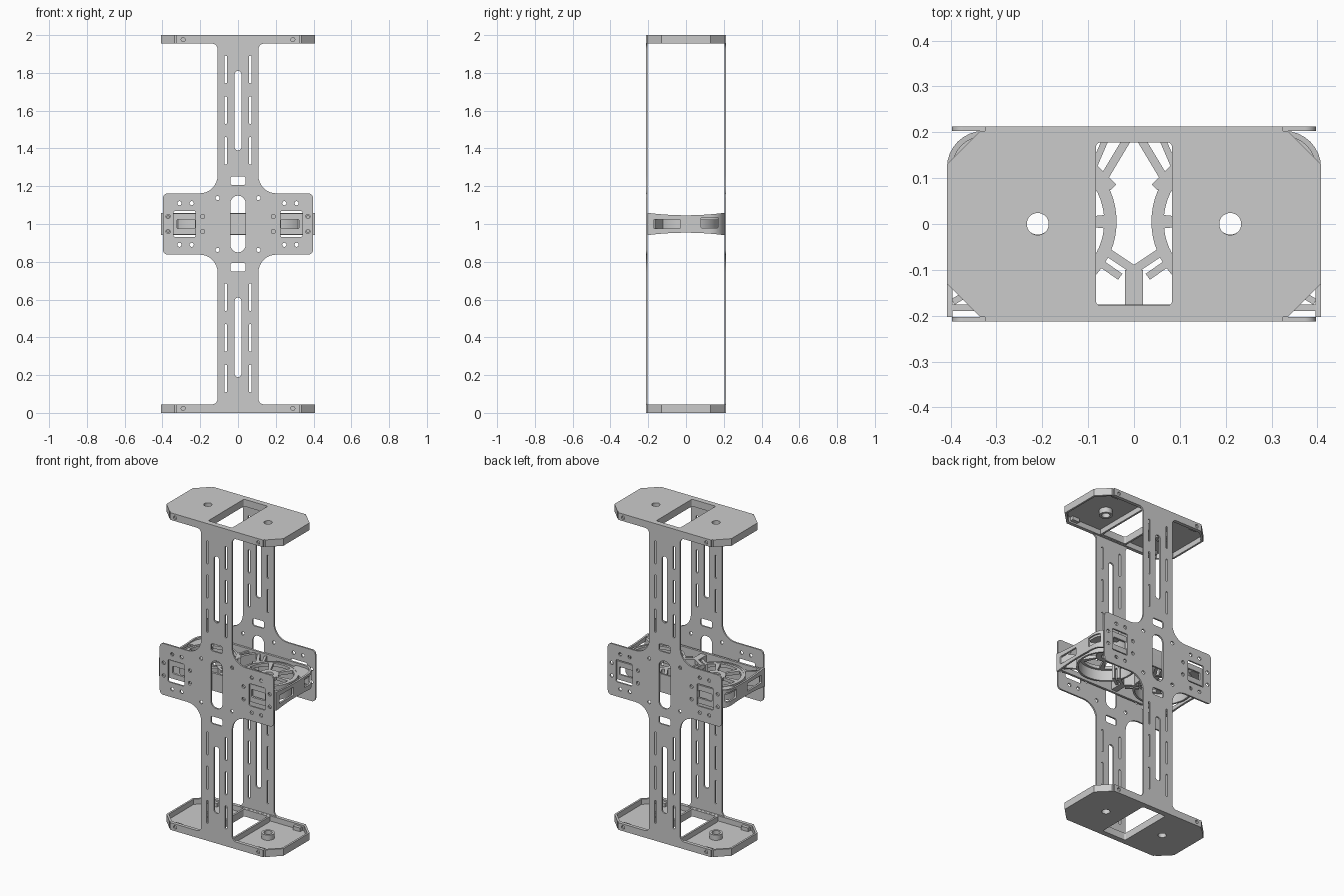
import bpy, bmesh
from math import sin, cos, tan, atan2, pi, radians, remainder, hypot
from mathutils import Vector

if "Cube" in bpy.data.objects:
    bpy.data.objects.remove(bpy.data.objects["Cube"])


# 2D outline helpers
def rounded(pts, n=8):
    """Polygon from (x, y, radius) corners."""
    out = []
    for i, (x, y, r) in enumerate(pts):
        p = Vector((x, y))
        if r <= 0:
            out.append(p)
            continue
        a = (Vector(pts[i - 1][:2]) - p).normalized()
        b = (Vector(pts[(i + 1) % len(pts)][:2]) - p).normalized()
        h = a.angle(b) / 2
        c = p + (a + b).normalized() * (r / sin(h))
        s, e = p + a * (r / tan(h)) - c, p + b * (r / tan(h)) - c
        t0 = atan2(s.y, s.x)
        dt = remainder(atan2(e.y, e.x) - t0, 2 * pi)
        out += [c + Vector((cos(t0 + dt * k / n), sin(t0 + dt * k / n))) * r for k in range(n + 1)]
    return out


def rect(x, y, w, h, r=0.0):
    w, h = w / 2, h / 2
    return rounded([(x + w, y - h, r), (x + w, y + h, r), (x - w, y + h, r), (x - w, y - h, r)])


def circle(x, y, r, n=32):
    return [Vector((x + r * cos(2 * pi * k / n), y + r * sin(2 * pi * k / n))) for k in range(n)]


def bar(a, b, w):
    a, b = Vector(a), Vector(b)
    d = (b - a).normalized() * w / 2
    s = Vector((-d.y, d.x))
    return [a - s, b - s, b + s, a + s]


def slab(name, loops, lo, hi, axis='Z'):
    """Extrude an outline with holes between lo and hi along an axis."""
    cu = bpy.data.curves.new(name, 'CURVE')
    cu.dimensions, cu.fill_mode, cu.extrude = '2D', 'BOTH', (hi - lo) / 2
    for lp in loops:
        sp = cu.splines.new('POLY')
        sp.points.add(len(lp) - 1)
        for q, p in zip(sp.points, lp):
            q.co = (p[0], p[1], 0, 1)
        sp.use_cyclic_u = True
    tmp = bpy.data.objects.new(name, cu)
    bpy.context.collection.objects.link(tmp)
    dg = bpy.context.evaluated_depsgraph_get()
    me = bpy.data.meshes.new_from_object(tmp.evaluated_get(dg))
    bpy.data.objects.remove(tmp)
    mid = (lo + hi) / 2
    for v in me.vertices:
        x, y, z = v.co
        z += mid
        v.co = {'Z': (x, y, z), 'Y': (x, z, y), 'X': (z, x, y)}[axis]
    bm = bmesh.new()
    bm.from_mesh(me)
    bmesh.ops.remove_doubles(bm, verts=bm.verts, dist=1e-5)
    bmesh.ops.recalc_face_normals(bm, faces=bm.faces)
    bm.to_mesh(me)
    bm.free()
    ob = bpy.data.objects.new(name, me)
    bpy.context.collection.objects.link(ob)
    return ob


def cut(ob, cutter):
    m = ob.modifiers.new('cut', 'BOOLEAN')
    m.operation, m.object, m.solver = 'DIFFERENCE', cutter, 'EXACT'
    bpy.context.view_layer.objects.active = ob
    bpy.ops.object.modifier_apply(modifier=m.name)
    bpy.data.objects.remove(cutter)


# Front and back plates
q = [(0.397, 0.162, 0.025), (0.108, 0.162, 0.095), (0.108, 0.955, 0.03), (0.325, 0.955, 0), (0.325, 1.0, 0)]
outline = (q + [(-x, z, r) for x, z, r in q[::-1]] + [(-x, -z, r) for x, z, r in q]
           + [(x, -z, r) for x, z, r in q[::-1]])
loops = [rounded(outline), rect(0, 0, 0.08, 0.30, 0.039)]
for sz in (-1, 1):
    loops += [rect(0, sz * 0.6, 0.036, 0.42, 0.0175), rect(0, sz * 0.229, 0.08, 0.046, 0.012)]
    for sx in (-1, 1):
        loops += [rect(sx * 0.065, sz * z, 0.013, 0.146, 0.006) for z in (0.387, 0.603, 0.818)]
        loops += [circle(sx * x, sz * z, 0.011, 16) for x, z in
                  ((0.31, 0.11), (0.245, 0.11), (0.37, 0.04), (0.187, 0.04), (0.108, 0.137), (0.29, 0.976))]
for sx in (-1, 1):
    loops.append(rect(sx * 0.283, 0, 0.115, 0.14, 0.01))
loops = [[Vector((p[0], p[1] + 1)) for p in lp] for lp in loops]
slab('front_plate', loops, -0.213, -0.203, 'Y')
slab('back_plate', loops, 0.203, 0.213, 'Y')


# End trays: floor, rim, window frame and bosses
def octagon(x, y, c):
    return [(x, -y + c), (x, y - c), (x - c, y), (-x + c, y), (-x, y - c), (-x, -y + c), (-x + c, -y), (x - c, -y)]


for name, flip in (('bottom', False), ('top', True)):
    def span(a, b):
        return (2 - b, 2 - a) if flip else (a, b)
    outer = octagon(0.408, 0.203, 0.073)
    window = rect(0, 0, 0.166, 0.356, 0.01)
    slab(name + '_tray_floor', [outer, window] + [circle(s * 0.21, 0, 0.024) for s in (-1, 1)], *span(0, 0.012))
    slab(name + '_tray_rim', [outer, octagon(0.396, 0.191, 0.068)], *span(0.012, 0.045))
    slab(name + '_tray_window_frame', [rect(0, 0, 0.19, 0.38, 0.01), window], *span(0.012, 0.045))
    for s in (-1, 1):
        slab(name + '_tray_boss', [circle(s * 0.21, 0, 0.038), circle(s * 0.21, 0, 0.024)], *span(0.012, 0.045))
        for t in (-1, 1):
            slab(name + '_tray_clip', [rect(s * 0.29, t * 0.18, 0.05, 0.022)], *span(0.012, 0.035))

# Middle bracket: U-shaped wall with waisted edges and side windows
wall = slab('bracket_wall', [rounded([
    (0.408, -0.203, 0), (0.408, 0.203, 0.08), (-0.408, 0.203, 0.08), (-0.408, -0.203, 0),
    (-0.396, -0.203, 0), (-0.396, 0.191, 0.068), (0.396, 0.191, 0.068), (0.396, -0.203, 0)])], 0.942, 1.058)
for s in (-1, 1):
    cut(wall, slab('cutter', [circle(0, 1 + s * (0.046 + 1.6), 1.6, 256)], -0.6, 0.6, 'X'))
cut(wall, slab('cutter', [rect(-0.10, 1, 0.14, 0.05, 0.006)], -0.6, 0.6, 'X'))
cut(wall, slab('cutter', [rect(0.125, 1.007, 0.09, 0.056, 0.006)], -0.6, 0.6, 'X'))
for s in (-1, 1):
    cut(wall, slab('cutter', [rect(s * 0.275, 1, 0.095, 0.048, 0.006)], 0.15, 0.3, 'Y'))

# Bracket front wall
slab('bracket_front_wall', [rect(0, 1, 0.794, 0.112)]
     + [rect(s * 0.275, 1, 0.095, 0.048, 0.006) for s in (-1, 1)]
     + [circle(s * 0.37, 1 + t * 0.036, 0.008, 16) for s in (-1, 1) for t in (-1, 1)], -0.19, -0.176, 'Y')


# Two round spoked guards with ring walls
def petal(cx, cy, a0, a1, r0, r1, n=10):
    arc = [a0 + (a1 - a0) * k / n for k in range(n + 1)]
    return ([Vector((cx + r1 * cos(a), cy + r1 * sin(a))) for a in arc]
            + [Vector((cx + r0 * cos(a), cy + r0 * sin(a))) for a in arc[::-1]])


for s in (-1, 1):
    cx, cy = s * 0.21, 0.005
    slab('guard_ring', [circle(cx, cy, 0.172, 64), circle(cx, cy, 0.16, 64)], 0.955, 1.045)
    holes = [circle(cx, cy, 0.028)]
    for k in range(6):
        a = radians(60 * k)
        holes.append(petal(cx, cy, a + 0.1, a + radians(60) - 0.1, 0.06, 0.145))
    slab('guard_disc', [circle(cx, cy, 0.162, 64)] + holes, 1.022, 1.042)
    # Struts from the rings to the frame, and back corner webs
    for a, b, w in (((0.012, 0.19), (0.075, 0.085), 0.018), ((0, -0.1), (0.075, -0.05), 0.018),
                    ((0.045, 0.08), (0.09, 0.125), 0.018), ((0.03, -0.115), (0.095, -0.07), 0.016),
                    ((0.32, -0.125), (0.395, -0.17), 0.014), ((0.09, 0.12), (0.06, 0.19), 0.014)):
        slab('bracket_strut', [bar((s * a[0], a[1]), (s * b[0], b[1]), w)], 0.955, 1.045)
    slab('corner_web', [rounded([(s * 0.4, 0.06, 0), (s * 0.4, 0.195, 0.075), (s * 0.27, 0.195, 0),
                                 (s * 0.27, 0.165, 0), (s * 0.36, 0.09, 0)])], 1.022, 1.042)
slab('center_strut', [bar((0, -0.18), (0, -0.1), 0.04)], 0.955, 1.045)

# Smooth the rounded walls while keeping edges sharp
bpy.ops.object.select_all(action='SELECT')
bpy.context.view_layer.objects.active = wall
bpy.ops.object.shade_smooth_by_angle(angle=radians(30))
